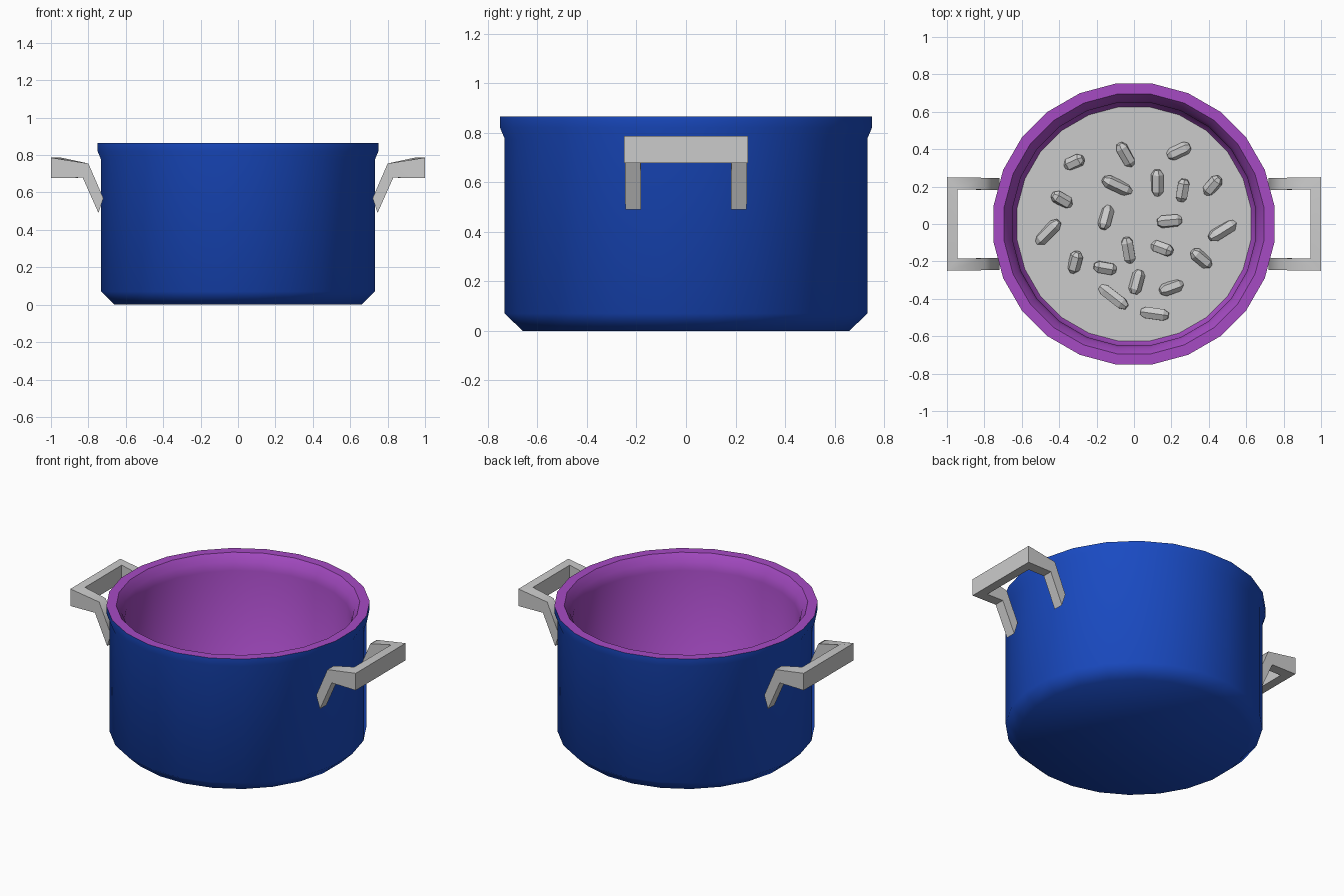
import bpy, bmesh, math, random
from mathutils import Vector, Euler

if "Cube" in bpy.data.objects:
    bpy.data.objects.remove(bpy.data.objects["Cube"])

random.seed(4)
TAU = 2 * math.pi


def material(name, color):
    m = bpy.data.materials.new(name)
    m.diffuse_color = color
    m.use_nodes = True
    m.node_tree.nodes["Principled BSDF"].inputs["Base Color"].default_value = m.diffuse_color
    return m


def loft(name, rings, mats=(), inner_from=None, smooth=None):
    """Skin a list of equal-length point rings, capping both ends."""
    bm = bmesh.new()
    vs = [[bm.verts.new(p) for p in r] for r in rings]
    n = len(vs[0])
    for k in range(len(vs) - 1):
        for i in range(n):
            j = (i + 1) % n
            f = bm.faces.new((vs[k][i], vs[k][j], vs[k + 1][j], vs[k + 1][i]))
            if inner_from is not None and k >= inner_from:
                f.material_index = 1
    bm.faces.new(vs[0][::-1])
    cap = bm.faces.new(vs[-1])
    if inner_from is not None:
        cap.material_index = 1
    bmesh.ops.recalc_face_normals(bm, faces=bm.faces)
    me = bpy.data.meshes.new(name)
    bm.to_mesh(me)
    bm.free()
    ob = bpy.data.objects.new(name, me)
    bpy.context.collection.objects.link(ob)
    for m in mats:
        me.materials.append(m)
    if smooth:
        bpy.ops.object.select_all(action='DESELECT')
        ob.select_set(True)
        bpy.context.view_layer.objects.active = ob
        bpy.ops.object.shade_smooth_by_angle(angle=math.radians(smooth))
    return ob


def circle(r, z, n=24):
    return [(r * math.cos(TAU * (i + .5) / n), r * math.sin(TAU * (i + .5) / n), z)
            for i in range(n)]


# Pot: blue outside, purple rim and inside
blue = material("blue_enamel", (0.01, 0.07, 0.55, 1))
purple = material("purple_lining", (0.38, 0.07, 0.55, 1))
profile = [(.665, 0), (.738, .07), (.738, .775), (.757, .82), (.757, .865),
           (.70, .865), (.668, .82), (.655, .77), (.652, .14), (.58, .07)]
loft("pot", [circle(r, z) for r, z in profile], (blue, purple), 4, 50)

# Liquid at the bottom of the pot
loft("liquid", [circle(.62, .08), circle(.635, .12)])

# Handles: centre, width vector and height vector at each station
half = [((.733, .213, .53), (0, .032, 0), (-.013, 0, .04)),
        ((.815, .215, .717), (0, .032, 0), (-.015, 0, .038)),
        ((.972, .217, .732), (.028, .033, 0), (0, 0, .054))]
flip = lambda v, s: Vector((v[0], v[1] * s, v[2]))
stations = [(c, w, h, 1) for c, w, h in half] + [(c, w, h, -1) for c, w, h in half[::-1]]
section = [(1, -1), (1, 1), (-1, 1), (-1, -1)]
for side, label in ((1, "right"), (-1, "left")):
    rings = []
    for c, w, h, s in stations:
        ring = []
        for a, b in section:
            p = flip(c, s) + a * flip(w, s) + b * Vector(h)
            ring.append((p.x * side, p.y, p.z))
        rings.append(ring)
    loft(label + "_handle", rings, smooth=60)

# Loose grains lying on the liquid: x, y, length, angle
grains = [(-.32, .33, .11, 25), (-.045, .37, .14, 120), (.24, .39, .13, 25),
          (-.09, .205, .17, -25), (.125, .22, .14, 90), (.26, .18, .12, 80),
          (.42, .205, .12, 50), (-.385, .13, .12, -30), (-.15, .035, .13, 75),
          (-.46, -.045, .17, 45), (.19, .015, .13, 5), (.475, -.035, .17, 32),
          (-.315, -.205, .12, 75), (-.155, -.235, .12, -10), (-.03, -.14, .14, 100),
          (.15, -.13, .12, -20), (.36, -.185, .13, -40), (-.11, -.39, .18, -38),
          (.015, -.31, .13, 75), (.2, -.34, .13, 20), (.11, -.48, .15, -8)]
for k, (x, y, length, ang) in enumerate(grains):
    rings = [[(t * length / 2, r * math.cos(TAU * i / 6), r * math.sin(TAU * i / 6))
              for i in range(6)]
             for t, r in ((-1, .018), (-.65, .035), (.65, .035), (1, .018))]
    g = loft("grain_%02d" % (k + 1), rings)
    g.location = (x, y, .125)
    g.rotation_euler = Euler((random.uniform(0, 1), random.uniform(-.4, .4), math.radians(ang)))
